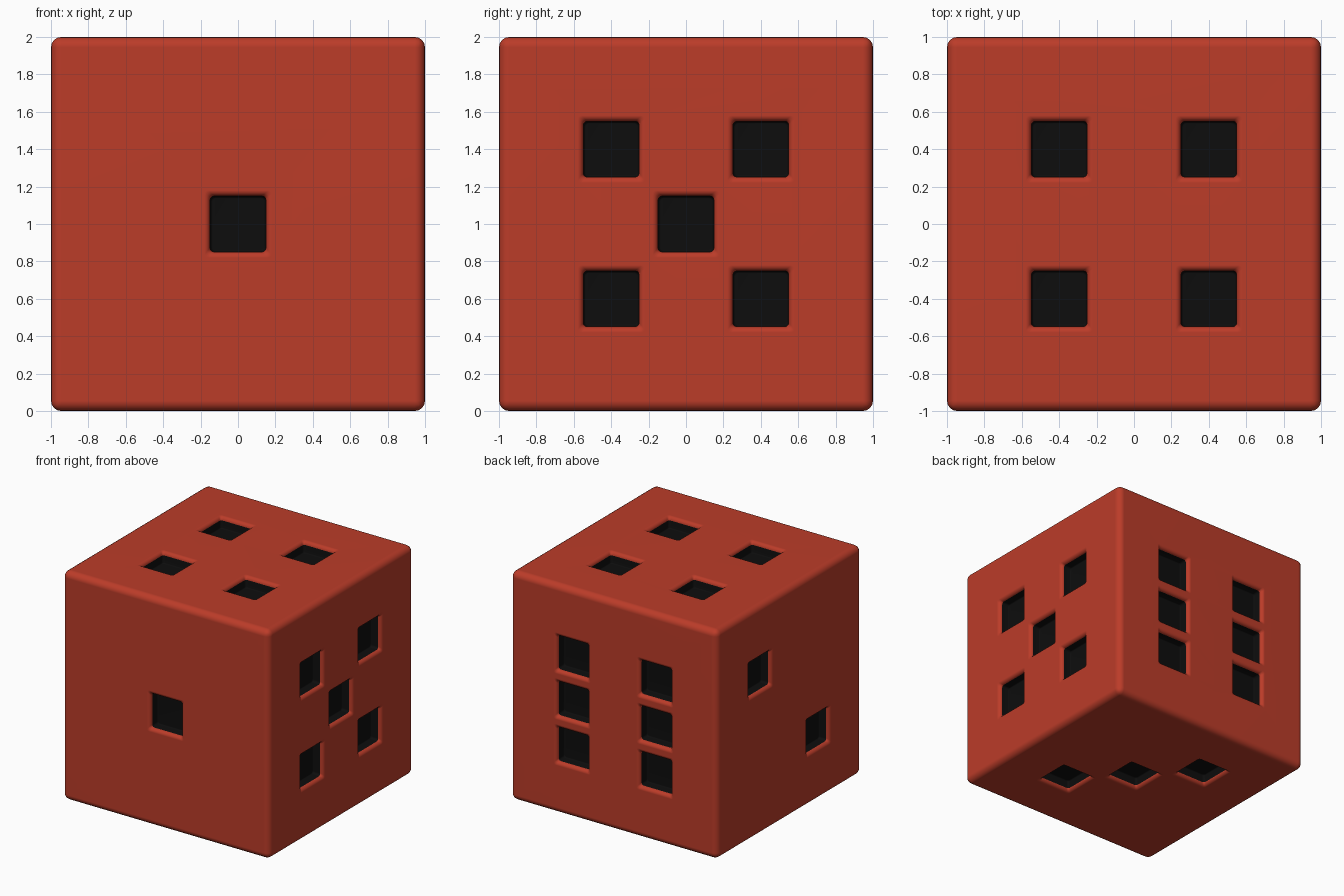
import bpy, bmesh, math
from mathutils import Vector

if "Cube" in bpy.data.objects:
    bpy.data.objects.remove(bpy.data.objects["Cube"])


def material(name, color):
    m = bpy.data.materials.new(name)
    m.diffuse_color = (*color, 1)
    m.use_nodes = True
    m.node_tree.nodes["Principled BSDF"].inputs["Base Color"].default_value = m.diffuse_color
    return m


red = material("red_body", (0.5, 0.045, 0.022))
black = material("black_pip", (0.004, 0.004, 0.004))

# Body: cube with softly rounded edges
bpy.ops.mesh.primitive_cube_add(size=2, location=(0, 0, 1))
die = bpy.context.object
die.name = "die_body"
die.data.materials.append(red)
die.data.materials.append(black)
bev = die.modifiers.new("rounded_edges", 'BEVEL')
bev.width = 0.055
bev.segments = 4

# Pip profile: (half size, depth); the lip is red, the well below is black
PROFILE = [(0.185, -0.02), (0.180, 0.0), (0.165, 0.005), (0.154, 0.015),
           (0.149, 0.03), (0.147, 0.09), (0.137, 0.10)]
LIP_RINGS = 4


def square_ring(h, corner=0.02, steps=3):
    """Square outline of half size h with rounded corners."""
    pts = []
    for k in range(4):
        cx, cy = [(1, 1), (-1, 1), (-1, -1), (1, -1)][k]
        for i in range(steps + 1):
            a = math.pi / 2 * (k + i / steps)
            pts.append((cx * (h - corner) + corner * math.cos(a),
                        cy * (h - corner) + corner * math.sin(a)))
    return pts


def add_pip(bm, centre, u, v, n):
    rings = [[bm.verts.new(centre + u * a + v * b - n * d) for a, b in square_ring(h)]
             for h, d in PROFILE]
    count = len(rings[0])
    for r in range(len(rings) - 1):
        for i in range(count):
            j = (i + 1) % count
            f = bm.faces.new((rings[r][i], rings[r][j], rings[r + 1][j], rings[r + 1][i]))
            f.material_index = 0 if r < LIP_RINGS else 1
    bm.faces.new(rings[0])
    bm.faces.new(rings[-1]).material_index = 1


# Pip layouts per face: normal, first axis, second axis, positions
X, Y, Z = Vector((1, 0, 0)), Vector((0, 1, 0)), Vector((0, 0, 1))
P = 0.4
four = [(a, b) for a in (-P, P) for b in (-P, P)]
faces = [
    (-Y, X, Z, [(0, 0)]),
    (-X, Y, Z, [(P, P), (-P, -P)]),
    (-Z, X, Y, [(P, -P), (0, 0), (-P, P)]),
    (Z, X, Y, four),
    (X, Y, Z, four + [(0, 0)]),
    (Y, X, Z, four + [(-P, 0), (P, 0)]),
]
bm = bmesh.new()
for n, u, v, spots in faces:
    for a, b in spots:
        add_pip(bm, Z + n + u * a + v * b, u, v, n)
bmesh.ops.recalc_face_normals(bm, faces=bm.faces)
mesh = bpy.data.meshes.new("pip_cutters")
bm.to_mesh(mesh)
bm.free()
mesh.materials.append(red)
mesh.materials.append(black)
cutter = bpy.data.objects.new("pip_cutters", mesh)
bpy.context.collection.objects.link(cutter)

# Carve the pips and bake the result
cut = die.modifiers.new("pips", 'BOOLEAN')
cut.object = cutter
cut.operation = 'DIFFERENCE'
cut.solver = 'EXACT'
for name in ("rounded_edges", "pips"):
    bpy.ops.object.modifier_apply(modifier=name)
bpy.data.objects.remove(cutter)

bpy.ops.object.shade_smooth_by_angle(angle=math.radians(50))
wn = die.modifiers.new("flat_sides", 'WEIGHTED_NORMAL')
wn.keep_sharp = True
